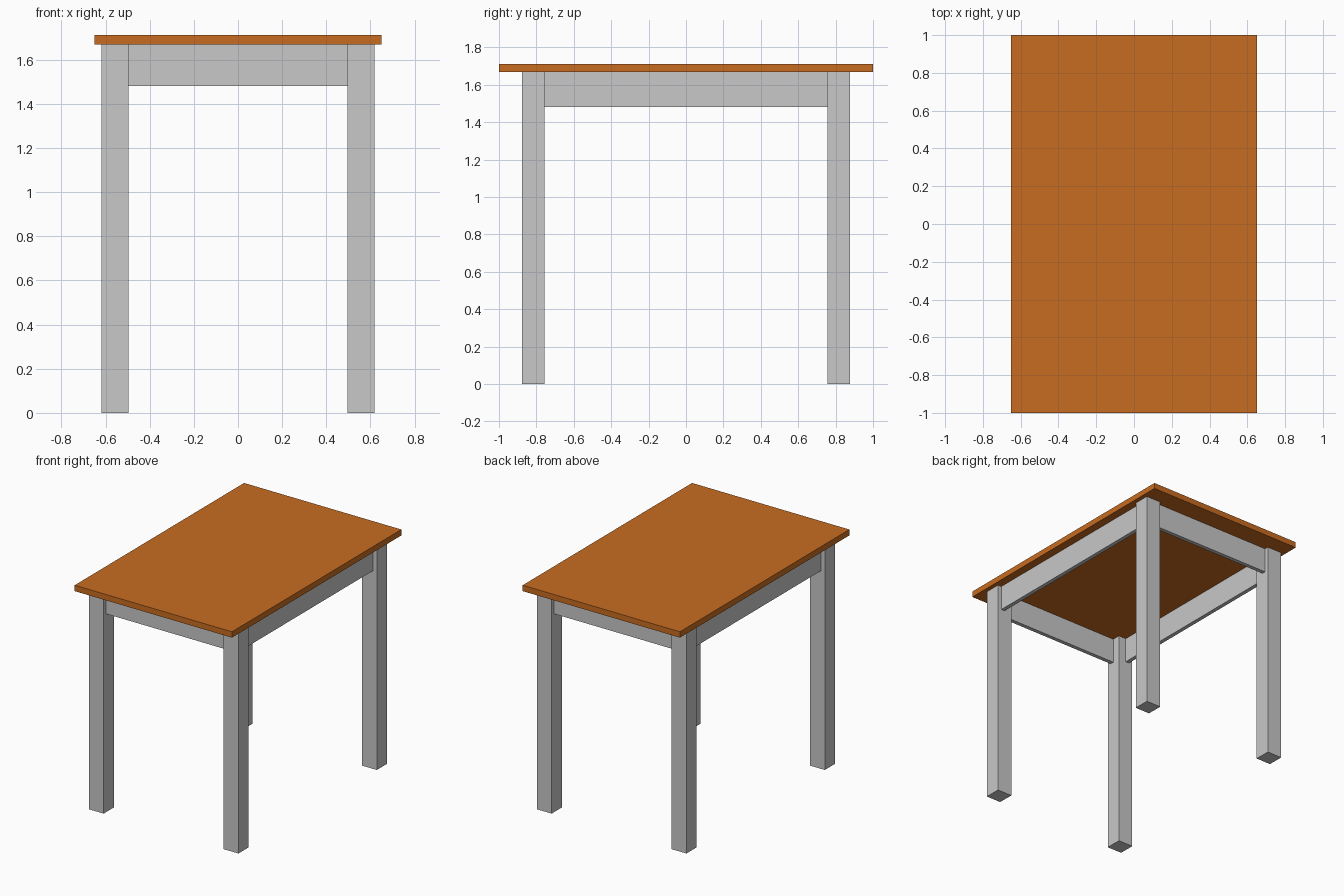
import bpy

cube = bpy.data.objects.get("Cube")
if cube:
    bpy.data.objects.remove(cube, do_unlink=True)


def material(name, rgb):
    mat = bpy.data.materials.new(name)
    mat.use_nodes = True
    color = (*rgb, 1.0)
    mat.diffuse_color = color
    mat.node_tree.nodes["Principled BSDF"].inputs["Base Color"].default_value = color
    return mat


def box(name, center, size, mat):
    bpy.ops.mesh.primitive_cube_add(size=1, location=center)
    obj = bpy.context.object
    obj.name = name
    obj.scale = size
    bpy.ops.object.transform_apply(location=False, rotation=False, scale=True)
    obj.data.materials.append(mat)
    return obj


orange = material("orange_wood", (0.58, 0.15, 0.015))
grey = material("light_grey_paint", (0.58, 0.58, 0.58))

WIDTH, LENGTH, HEIGHT = 1.30, 2.0, 1.712
TOP = 0.044                       # tabletop thickness
LEG = 0.122                       # square leg section
LEG_X, LEG_Y = 0.557, 0.817       # leg centres
APRON, BOARD = 0.187, 0.03        # apron height and thickness
RECESS = 0.03                     # apron set back from the outer leg face

under = HEIGHT - TOP
offset = LEG / 2 - RECESS - BOARD / 2

# Tabletop
box("tabletop", (0, 0, HEIGHT - TOP / 2), (WIDTH, LENGTH, TOP), orange)

# Legs
for y, end in ((-1, "front"), (1, "back")):
    for x, side in ((-1, "right"), (1, "left")):
        box(f"{end}_{side}_leg", (x * LEG_X, y * LEG_Y, under / 2),
            (LEG, LEG, under), grey)

# Aprons between the legs
z = under - APRON / 2
for s, end, side in ((-1, "front", "right"), (1, "back", "left")):
    box(f"{end}_apron", (0, s * (LEG_Y + offset), z),
        (2 * LEG_X - LEG, BOARD, APRON), grey)
    box(f"{side}_apron", (s * (LEG_X + offset), 0, z),
        (BOARD, 2 * LEG_Y - LEG, APRON), grey)
